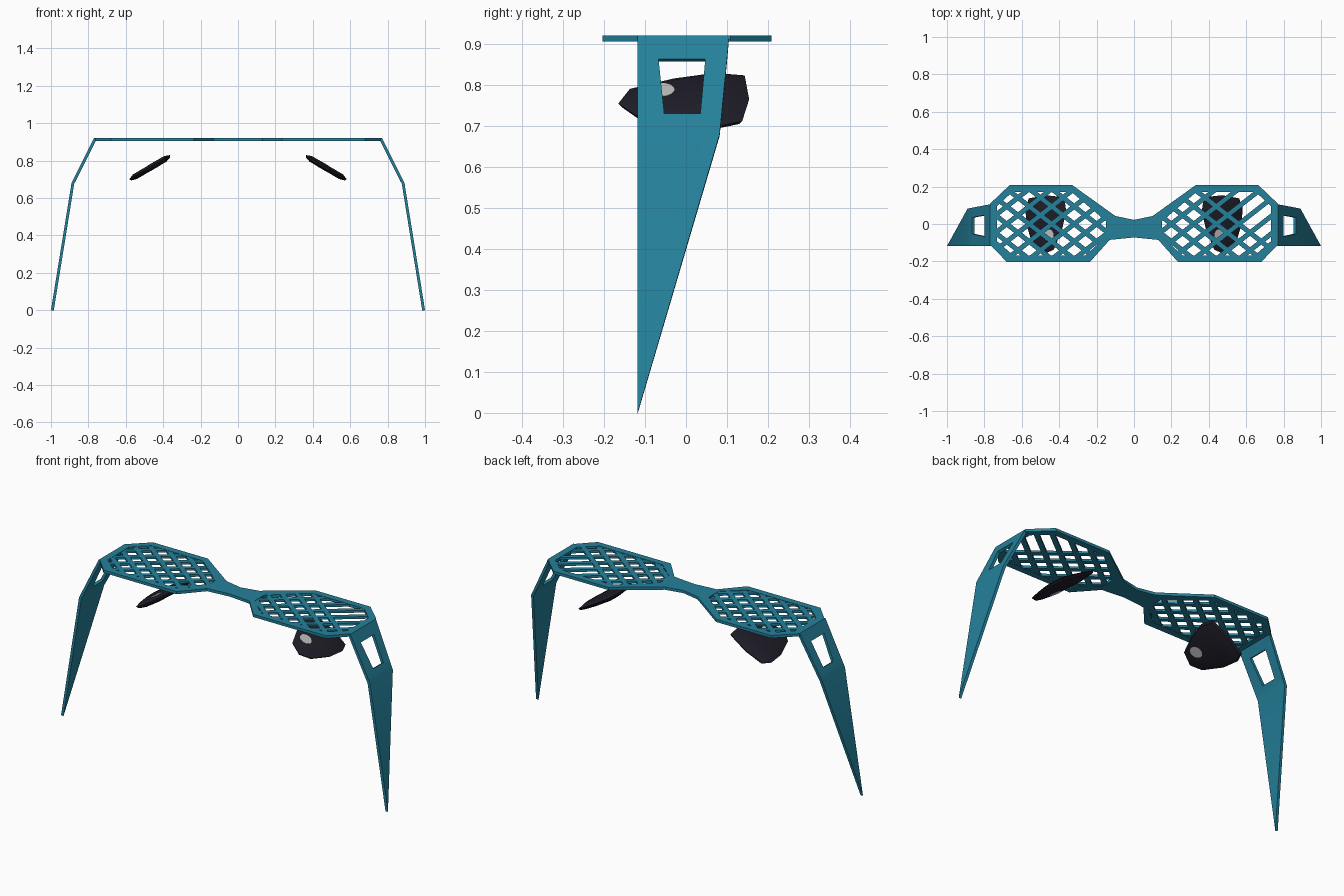
import bpy, bmesh, math
from mathutils import Vector

cube = bpy.data.objects.get("Cube")
if cube:
    bpy.data.objects.remove(cube, do_unlink=True)

TOP, THICK = 0.92, 0.015


def material(name, rgb, rough=0.5):
    m = bpy.data.materials.new(name)
    m.use_nodes = True
    m.diffuse_color = (*rgb, 1)
    bsdf = m.node_tree.nodes["Principled BSDF"]
    bsdf.inputs["Base Color"].default_value = (*rgb, 1)
    bsdf.inputs["Roughness"].default_value = rough
    return m


teal = material("teal", (0.018, 0.22, 0.33))
dark = material("dark_violet_grey", (0.014, 0.013, 0.022))
silver = material("light_grey", (0.55, 0.55, 0.55))


def add(name, data, mat):
    ob = bpy.data.objects.new(name, data)
    bpy.context.collection.objects.link(ob)
    data.materials.append(mat)
    return ob


def from_bmesh(name, bm, mat):
    bmesh.ops.recalc_face_normals(bm, faces=bm.faces[:])
    me = bpy.data.meshes.new(name)
    bm.to_mesh(me)
    bm.free()
    return add(name, me, mat)


def finish(ob):
    """Bake modifiers and curves, then shade by angle."""
    bpy.ops.object.select_all(action='DESELECT')
    ob.select_set(True)
    bpy.context.view_layer.objects.active = ob
    bpy.ops.object.convert(target='MESH')
    bpy.ops.object.shade_smooth_by_angle(angle=math.radians(30))


def mirror(ob):
    ob.modifiers.new("mirror", 'MIRROR').use_axis[0] = True


def flip(points):
    return [(-x, y) for x, y in reversed(points)]


# Flat front frame: one outline with two lens openings
half = [(0, 0.022), (0.1, 0.043), (0.33, 0.208), (0.665, 0.208), (0.77, 0.108),
        (0.77, -0.11), (0.68, -0.203), (0.235, -0.203), (0.13, -0.085), (0, -0.072)]
opening = [(0.15, 0.015), (0.335, 0.172), (0.65, 0.172), (0.732, 0.095),
           (0.732, -0.092), (0.645, -0.168), (0.26, -0.168), (0.15, -0.07)]
curve = bpy.data.curves.new("frame", 'CURVE')
curve.dimensions = '2D'
curve.fill_mode = 'BOTH'
curve.extrude = THICK / 2
for loop in (half + flip(half)[1:-1], opening, flip(opening)):
    s = curve.splines.new('POLY')
    s.points.add(len(loop) - 1)
    for p, (x, y) in zip(s.points, loop):
        p.co = (x, y, 0, 1)
    s.use_cyclic_u = True
frame = add("frame", curve, teal)
frame.location.z = TOP - THICK / 2
finish(frame)


# Diagonal lattice strips, trimmed to the lens opening
def lattice(name, side, skip_beyond):
    out = bmesh.new()
    centre = Vector((0.44 * side, 0, 0))
    outline = [Vector((x * side, y, 0)) for x, y in opening]
    middle = sum(outline, Vector()) / len(outline)
    for slope in (1, -1):
        a = math.radians(38) * slope
        along = Vector((math.cos(a), math.sin(a), 0))
        across = Vector((-along.y, along.x, 0))
        for i in range(-5, 6):
            d = 0.074 * i
            if slope < 0 and d > skip_beyond:
                continue
            bm = bmesh.new()
            mid = centre + across * d
            bm.faces.new([bm.verts.new(mid + along * u + across * v)
                          for u, v in ((-1, -0.013), (1, -0.013), (1, 0.013), (-1, 0.013))])
            for p, q in zip(outline, outline[1:] + outline[:1]):
                n = Vector((q.y - p.y, p.x - q.x, 0)).normalized()
                if n.dot(p - middle) < 0:
                    n = -n
                bmesh.ops.bisect_plane(bm, geom=bm.verts[:] + bm.edges[:] + bm.faces[:],
                                       plane_co=p + n * 0.006, plane_no=n, clear_outer=True)
            for f in bm.faces:
                out.faces.new([out.verts.new(v.co) for v in f.verts])
            bm.free()
    bottom = out.faces[:]
    grown = bmesh.ops.extrude_face_region(out, geom=bottom, use_keep_orig=True)["geom"]
    for v in grown:
        if isinstance(v, bmesh.types.BMVert):
            v.co.z += THICK - 0.003
    ob = from_bmesh(name, out, teal)
    ob.location.z = TOP - THICK + 0.0015
    finish(ob)


lattice("left_lattice", 1, 0.14)
lattice("right_lattice", -1, 1)


# Temple arms: bent tapering plates with a window near the hinge
def arm_x(z):
    if z > 0.68:
        return 0.77 + (TOP - z) * 0.5
    return 0.89 + (0.68 - z) / 0.68 * 0.11


rows = [(TOP, -0.118, -0.067, 0.047, 0.105), (0.863, -0.118, -0.067, 0.047, 0.1),
        (0.73, -0.118, -0.053, 0.035, 0.087), (0.68, -0.118, -0.053, 0.035, 0.082)]
bm = bmesh.new()
grid = [[bm.verts.new((arm_x(z), y, z)) for y in ys] for z, *ys in rows]
tip = bm.verts.new((arm_x(0), -0.118, 0))
for r in range(3):
    for c in range(3):
        if (r, c) != (1, 1):
            bm.faces.new((grid[r][c], grid[r + 1][c], grid[r + 1][c + 1], grid[r][c + 1]))
for c in range(3):
    bm.faces.new((grid[3][c], tip, grid[3][c + 1]))
arms = from_bmesh("temple_arms", bm, teal)
if arms.data.polygons[0].normal.x < 0:
    arms.data.flip_normals()
solid = arms.modifiers.new("thickness", 'SOLIDIFY')
solid.thickness = THICK
solid.offset = -1
mirror(arms)
finish(arms)

# Tilted pads: rounded teardrop outline with bevelled rims (u runs outward)
pad = [(0.02, -0.165), (-0.05, -0.137), (-0.1, -0.03), (-0.127, 0.07), (-0.115, 0.143),
       (0, 0.154), (0.105, 0.137), (0.127, 0.083), (0.118, -0.01), (0.075, -0.125)]
TILT = math.radians(30.5)
PLACE = (0.47, 0, 0.761)
bm = bmesh.new()
rings = []
for h, k in ((-0.016, 0.72), (-0.007, 0.95), (0.004, 1), (0.016, 0.76)):
    rings.append([bm.verts.new((u * k, y * k, h)) for u, y in pad])
for lo, hi in zip(rings, rings[1:]):
    for i in range(len(pad)):
        j = (i + 1) % len(pad)
        bm.faces.new((lo[i], lo[j], hi[j], hi[i]))
bm.faces.new(rings[0])
bm.faces.new(rings[-1])


def place(name, bm, mat):
    """Tilt a part into the pad plane and mirror it to both sides."""
    for v in bm.verts:
        u, y, h = v.co
        v.co = (PLACE[0] + u * math.cos(TILT) + h * math.sin(TILT), y,
                PLACE[2] - u * math.sin(TILT) + h * math.cos(TILT))
    ob = from_bmesh(name, bm, mat)
    mirror(ob)
    finish(ob)


place("pads", bm, dark)

# Round studs set through the pads
bm = bmesh.new()
bmesh.ops.create_cone(bm, cap_ends=True, segments=20, radius1=0.032, radius2=0.032, depth=0.034)
bmesh.ops.translate(bm, verts=bm.verts[:], vec=(-0.025, -0.06, 0))
place("pad_studs", bm, silver)
